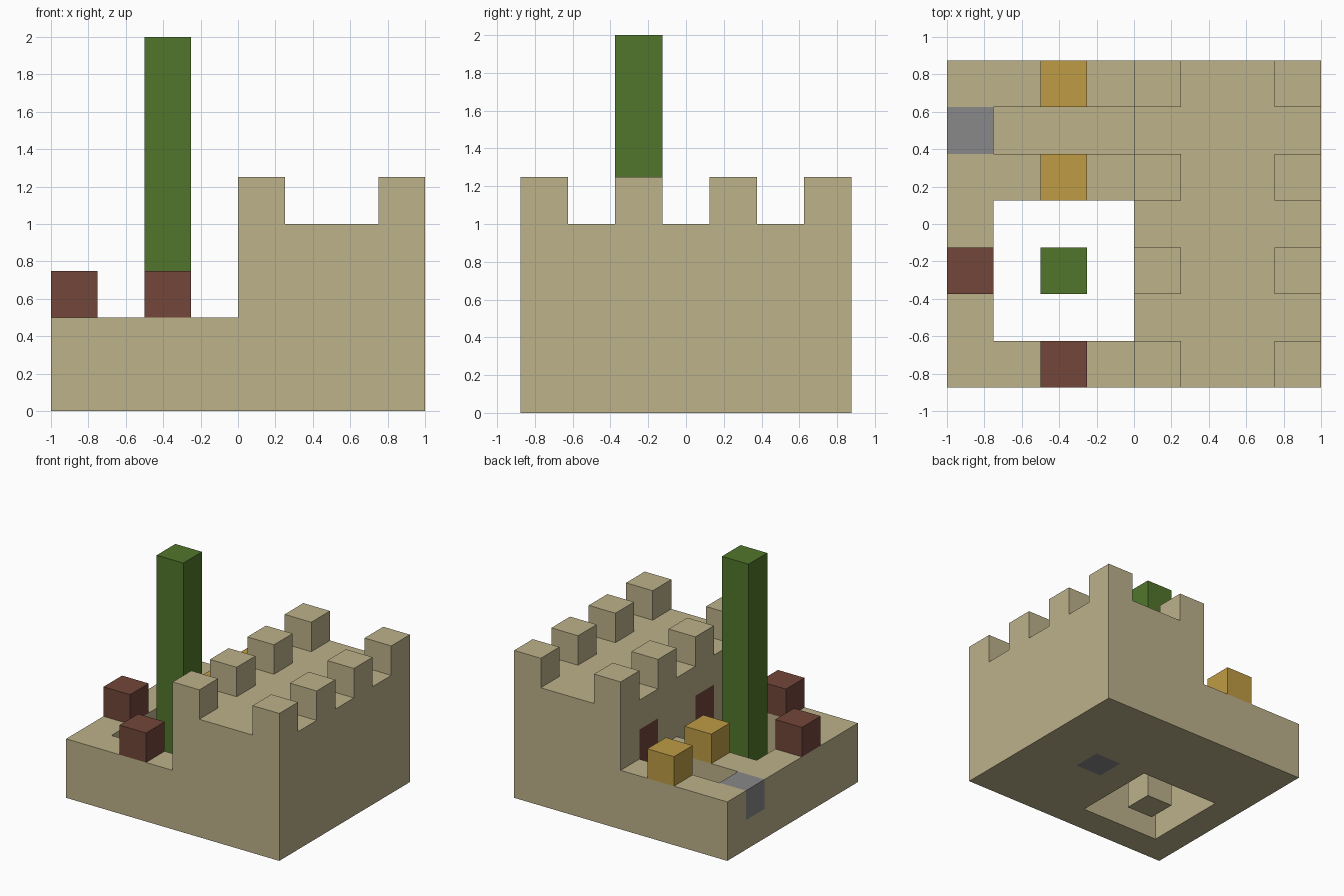
import bpy
import bmesh
from mathutils import Vector

cube = bpy.data.objects.get("Cube")
if cube:
    bpy.data.objects.remove(cube, do_unlink=True)

U = 0.25  # block size


def material(name, hex_code):
    rgb = [int(hex_code[i:i + 2], 16) / 255 for i in (0, 2, 4)]
    lin = [c / 12.92 if c <= 0.04045 else ((c + 0.055) / 1.055) ** 2.4 for c in rgb]
    mat = bpy.data.materials.new(name)
    mat.use_nodes = True
    mat.diffuse_color = (*lin, 1)
    bsdf = mat.node_tree.nodes["Principled BSDF"]
    bsdf.inputs["Base Color"].default_value = (*lin, 1)
    bsdf.inputs["Roughness"].default_value = 0.9
    return mat


sand = material("sandstone", "BDB28B")
green = material("leaf green", "52762C")
brown = material("red brown", "72463A")
gold = material("gold", "BF9C45")
grey = material("grey stone", "88888A")


def box(name, x, y, z, *mats):
    """Box from (low, high) ranges on each axis."""
    bm = bmesh.new()
    bmesh.ops.create_cube(bm, size=1)
    for v in bm.verts:
        v.co = Vector([r[0] if c < 0 else r[1] for c, r in zip(v.co, (x, y, z))])
    mesh = bpy.data.meshes.new(name)
    bm.to_mesh(mesh)
    bm.free()
    for m in mats:
        mesh.materials.append(m)
    obj = bpy.data.objects.new(name, mesh)
    bpy.context.collection.objects.link(obj)
    return obj


def block(name, x, y, z, mat):
    """One unit block from its low corner."""
    return box(name, (x, x + U), (y, y + U), (z, z + U), mat)


def carve(obj, cutter):
    mod = obj.modifiers.new("carve", "BOOLEAN")
    mod.operation = "DIFFERENCE"
    mod.solver = "EXACT"
    mod.object = cutter
    bpy.context.view_layer.objects.active = obj
    bpy.ops.object.modifier_apply(modifier=mod.name)
    bpy.data.objects.remove(cutter, do_unlink=True)


# Keep, with two doorways and a floor slab cut into its faces
keep = box("keep", (0, 1), (-0.875, 0.875), (0, 1), sand, brown, grey)
bm = bmesh.new()
bm.from_mesh(keep.data)
cuts = ((0, (U, 2 * U)), (1, (-0.375, -0.125, 0.125, 0.375, 0.625)), (2, (U, 3 * U)))
for axis, places in cuts:
    for p in places:
        co, no = Vector(), Vector()
        co[axis], no[axis] = p, 1
        bmesh.ops.bisect_plane(bm, geom=bm.verts[:] + bm.edges[:] + bm.faces[:],
                               plane_co=co, plane_no=no)
for f in bm.faces:
    c = f.calc_center_median()
    in_door_row = any(abs(c.y - y) < 0.1 for y in (-0.25, 0.5))
    if c.x < 0.01 and in_door_row and U < c.z < 3 * U:
        f.material_index = 1
    elif c.z < 0.01 and U < c.x < 2 * U and abs(c.y) < 0.1:
        f.material_index = 2
bmesh.ops.dissolve_limit(bm, angle_limit=0.01, verts=bm.verts[:],
                         edges=bm.edges[:], delimit={"MATERIAL"})
bm.to_mesh(keep.data)
bm.free()

# Battlements along both long sides of the keep
for row in range(4):
    for side, x in (("inner", 0), ("outer", 0.75)):
        block(f"{side}_battlement_{row + 1}", x, -0.875 + 2 * U * row, 1, sand)

# Courtyard with an open shaft and a sunken path
yard = box("courtyard", (-1, 0), (-0.875, 0.875), (0, 0.5), sand)
carve(yard, box("shaft_cutter", (-0.75, 0.2), (-0.625, 0.125), (-0.2, 0.8)))
carve(yard, box("path_cutter", (-1.2, 0.2), (0.375, 0.625), (U, 0.8)))
block("gate", -1, 0.375, U, grey)

# Coloured blocks on the courtyard wall
block("front_brown_block", -0.5, -0.875, 0.5, brown)
block("side_brown_block", -1, -0.375, 0.5, brown)
block("back_gold_block", -0.5, 0.625, 0.5, gold)
block("inner_gold_block", -0.5, 0.125, 0.5, gold)

# Tall column standing in the shaft
block("column_base", -0.5, -0.375, 0, sand)
box("column", (-0.5, -0.25), (-0.375, -0.125), (U, 2), green)
